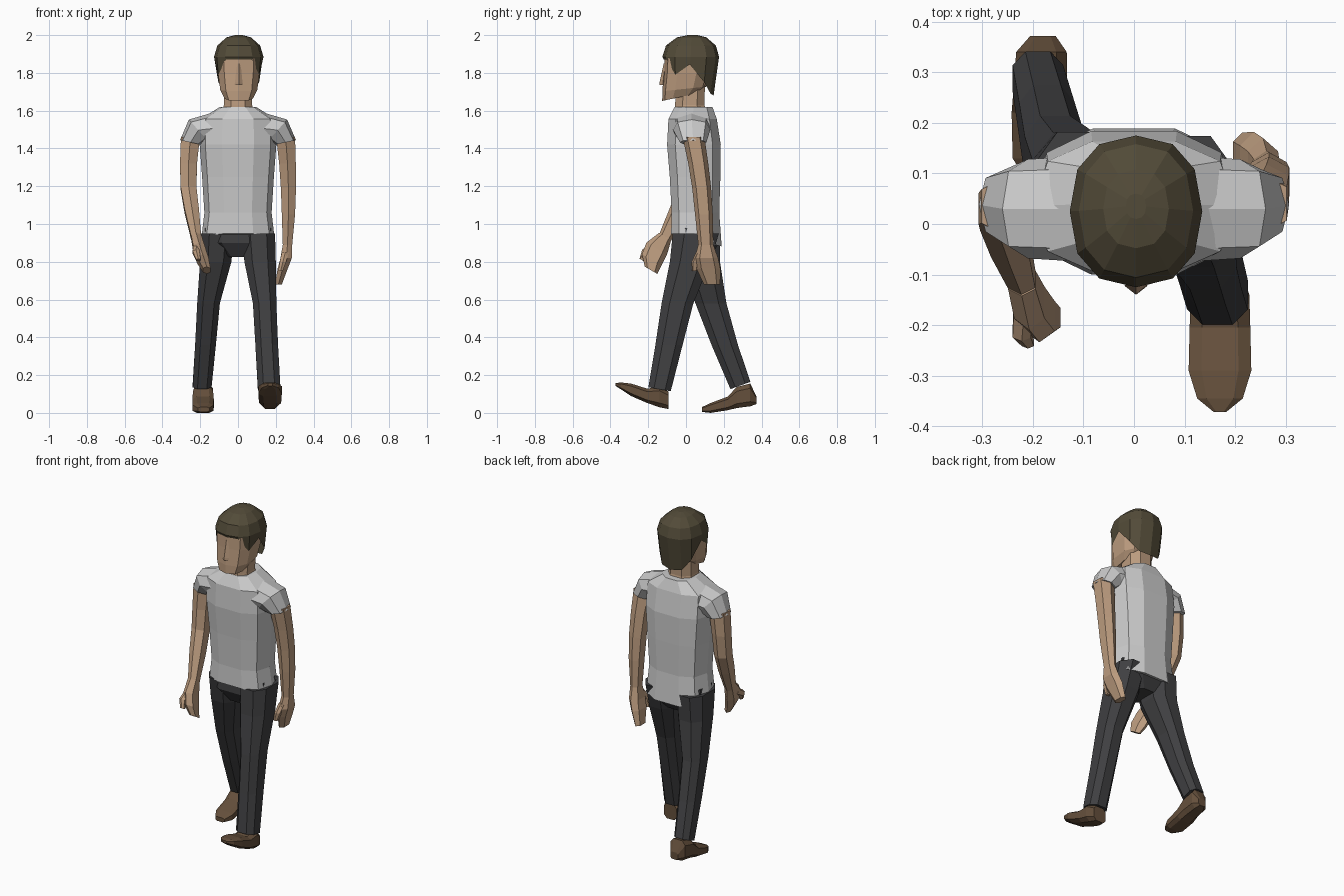
import bpy, bmesh
from math import cos, sin, pi, radians
from mathutils import Vector, Euler


def material(name, rgb):
    m = bpy.data.materials.new(name)
    m.diffuse_color = (*rgb, 1)
    return m


SKIN = material("skin", (0.50, 0.33, 0.21))
HAIR = material("hair", (0.085, 0.07, 0.04))
CLOTH = material("dark_cloth", (0.05, 0.05, 0.053))
LEATHER = material("leather", (0.13, 0.08, 0.045))


def section(n, power, half):
    """Rounded-box outline scaled to reach exactly +-1 on both axes."""
    pts = []
    for i in range(n):
        a = 2 * pi * (i + half) / n
        c, s = cos(a), sin(a)
        pts.append((abs(c) ** power * (1 if c > 0 else -1),
                    abs(s) ** power * (1 if s > 0 else -1)))
    mx, my = max(p[0] for p in pts), max(p[1] for p in pts)
    return [(x / mx, y / my) for x, y in pts]


def loft(name, rings, mat=None, n=8, power=0.8, half=0.5, caps=(True, True), edit=None):
    """Skin rings of (x, y, z, rx, ry, tilt about x, roll about y)."""
    bm = bmesh.new()
    loops = []
    for r in rings:
        x, y, z, rx, ry, tilt, roll = (*r, 0, 0)[:7]
        rot = Euler((radians(tilt), radians(roll), 0))
        loop = []
        for u, v in section(n, power, half):
            p = Vector((u * rx, v * ry, 0))
            p.rotate(rot)
            loop.append(bm.verts.new(p + Vector((x, y, z))))
        loops.append(loop)
    if edit:
        edit(loops)
    for a, b in zip(loops, loops[1:]):
        for i in range(n):
            j = (i + 1) % n
            bm.faces.new((a[i], a[j], b[j], b[i]))
    if caps[0]:
        bm.faces.new(loops[0])
    if caps[1]:
        bm.faces.new(loops[-1])
    bmesh.ops.recalc_face_normals(bm, faces=bm.faces)
    me = bpy.data.meshes.new(name)
    bm.to_mesh(me)
    bm.free()
    ob = bpy.data.objects.new(name, me)
    bpy.context.collection.objects.link(ob)
    if mat:
        me.materials.append(mat)
    return ob


# Shirt body, hem dipping at the back
loft("shirt", [
    (0, 0.055, 0.915, 0.195, 0.138, -14),
    (0, 0.05, 1.06, 0.178, 0.126),
    (0, 0.048, 1.25, 0.19, 0.134),
    (0, 0.042, 1.42, 0.203, 0.142),
    (0, 0.035, 1.555, 0.20, 0.128),
    (0, 0.04, 1.62, 0.095, 0.10)], n=10, power=0.75, half=0)

# Sleeves
for side, label in ((1, "right"), (-1, "left")):
    loft("sleeve_" + label, [
        (0.10 * side, 0.03, 1.51, 0.09, 0.105, 0, -90 * side),
        (0.21 * side, 0.03, 1.497, 0.075, 0.098, 0, -48 * side),
        (0.252 * side, 0.038, 1.432, 0.056, 0.07, 0, -12 * side)], half=0)

# Arms: one swings forward, the other hangs slightly back
loft("arm_forward", [
    (-0.252, 0.035, 1.46, 0.05, 0.058),
    (-0.262, 0.03, 1.32, 0.045, 0.055),
    (-0.262, 0.015, 1.19, 0.042, 0.052, -15),
    (-0.245, -0.04, 1.07, 0.038, 0.048, -25),
    (-0.222, -0.11, 0.93, 0.027, 0.036, -30)], SKIN, n=6)
loft("arm_back", [
    (0.252, 0.04, 1.46, 0.05, 0.058),
    (0.262, 0.065, 1.32, 0.044, 0.053),
    (0.267, 0.083, 1.19, 0.04, 0.05),
    (0.267, 0.095, 1.05, 0.035, 0.047),
    (0.262, 0.105, 0.89, 0.025, 0.04)], SKIN, n=6)

# Hands and thumbs
loft("hand_forward", [
    (-0.222, -0.11, 0.935, 0.027, 0.037, -30),
    (-0.207, -0.155, 0.87, 0.03, 0.063, -30),
    (-0.187, -0.182, 0.81, 0.03, 0.06, -30),
    (-0.165, -0.185, 0.755, 0.02, 0.038, -30)], SKIN, n=6)
loft("thumb_forward", [
    (-0.218, -0.165, 0.88, 0.02, 0.025, -40),
    (-0.222, -0.215, 0.85, 0.018, 0.022, -40),
    (-0.21, -0.235, 0.81, 0.012, 0.013, -30)], SKIN, n=6)
loft("hand_back", [
    (0.262, 0.105, 0.89, 0.025, 0.04),
    (0.255, 0.108, 0.82, 0.03, 0.062),
    (0.237, 0.118, 0.765, 0.027, 0.064),
    (0.214, 0.138, 0.68, 0.018, 0.043)], SKIN, n=6)
loft("thumb_back", [
    (0.25, 0.075, 0.85, 0.018, 0.022),
    (0.238, 0.05, 0.80, 0.017, 0.02),
    (0.225, 0.045, 0.75, 0.012, 0.014)], SKIN, n=6)

# Trousers
loft("trouser_seat", [
    (0, 0.055, 0.98, 0.175, 0.115),
    (0, 0.055, 0.90, 0.175, 0.12),
    (0, 0.055, 0.825, 0.07, 0.075)], CLOTH)
loft("trouser_leg_front", [
    (0.108, 0.052, 0.95, 0.088, 0.122),
    (0.117, 0.022, 0.80, 0.083, 0.107),
    (0.141, -0.045, 0.58, 0.062, 0.084),
    (0.152, -0.09, 0.36, 0.06, 0.072),
    (0.165, -0.14, 0.125, 0.06, 0.06, -10)], CLOTH)
loft("trouser_leg_back", [
    (-0.108, 0.06, 0.95, 0.088, 0.122),
    (-0.118, 0.075, 0.80, 0.083, 0.105),
    (-0.156, 0.132, 0.58, 0.06, 0.082),
    (-0.172, 0.205, 0.36, 0.055, 0.07),
    (-0.19, 0.288, 0.145, 0.05, 0.056, 20)], CLOTH)

# Shoes: front one lands on the heel, back one pushes off the toe
loft("shoe_front", [
    (0.17, -0.092, 0.066, 0.042, 0.046, 90),
    (0.17, -0.14, 0.085, 0.058, 0.055, 90),
    (0.17, -0.205, 0.09, 0.06, 0.038, 90),
    (0.17, -0.29, 0.122, 0.062, 0.033, 90),
    (0.17, -0.345, 0.143, 0.045, 0.018, 90),
    (0.17, -0.372, 0.15, 0.012, 0.008, 90)], LEATHER, power=0.6)
loft("shoe_back", [
    (-0.182, 0.085, 0.018, 0.03, 0.013, 90),
    (-0.185, 0.13, 0.026, 0.055, 0.026, 90),
    (-0.185, 0.22, 0.05, 0.057, 0.036, 90),
    (-0.185, 0.27, 0.082, 0.053, 0.056, 90),
    (-0.183, 0.34, 0.095, 0.05, 0.06, 90),
    (-0.18, 0.372, 0.068, 0.025, 0.022, 90)], LEATHER, power=0.6)

# Neck, head and nose
loft("neck", [
    (0, 0.025, 1.58, 0.085, 0.085),
    (0, 0.02, 1.63, 0.075, 0.078),
    (0, 0.025, 1.74, 0.075, 0.075)], SKIN)
loft("head", [
    (0.004, -0.03, 1.672, 0.075, 0.098, 12),
    (0.004, -0.01, 1.715, 0.098, 0.116, 6),
    (0.004, 0.005, 1.80, 0.11, 0.122),
    (0.004, 0.012, 1.88, 0.114, 0.126),
    (0.004, 0.02, 1.95, 0.08, 0.09)], SKIN, n=10, power=0.75)
loft("nose", [
    (0.004, -0.122, 1.735, 0.023, 0.018),
    (0.004, -0.122, 1.75, 0.02, 0.018),
    (0.004, -0.11, 1.85, 0.01, 0.008)], SKIN, n=4, power=1, half=0)


def hairline(loops):
    # sideburns, ear arches and nape, by angle from the right side
    back = [1.845, 1.75, 1.69, 1.68, 1.69, 1.75]
    front = [1.845, 1.79, 1.87, 1.87, 1.87, 1.79]
    for v, z in zip(loops[0], back + front):
        v.co.z = z
        if z < 1.7:
            v.co.y -= 0.012


# Hair cap
loft("hair", [
    (0.004, 0.02, 1.8, 0.122, 0.138),
    (0.004, 0.025, 1.885, 0.131, 0.15),
    (0.004, 0.026, 1.945, 0.113, 0.132),
    (0.004, 0.03, 1.988, 0.065, 0.078),
    (0.004, 0.035, 2.0, 0.02, 0.025)],
    HAIR, n=12, power=0.85, half=0, caps=(False, True), edit=hairline)
